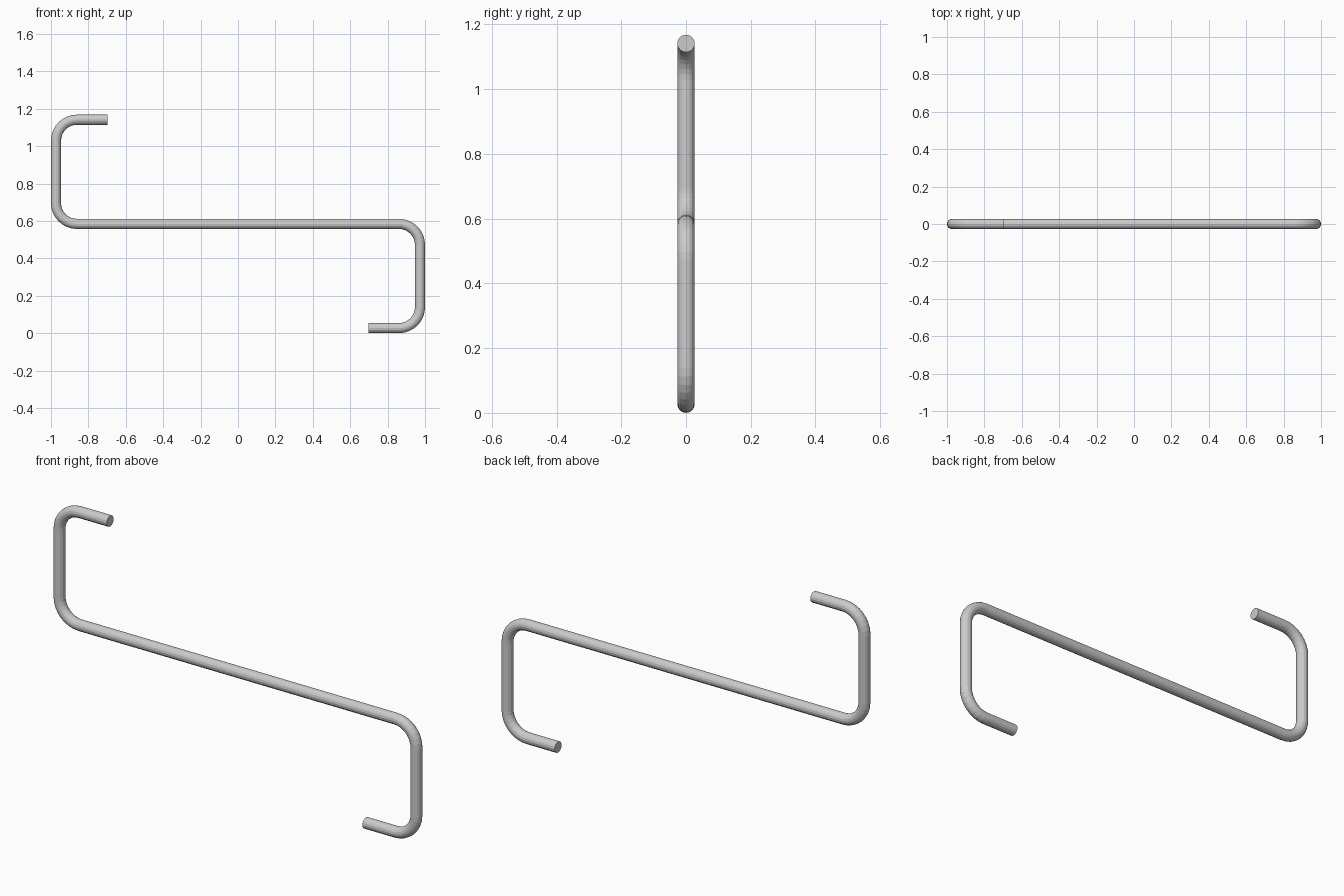
import bpy, bmesh, math
from mathutils import Vector

if "Cube" in bpy.data.objects:
    bpy.data.objects.remove(bpy.data.objects["Cube"])

R = 0.027        # rod radius
BEND = 0.112     # centreline bend radius
SIDES, STEPS = 16, 8
X, H = 0.973, 0.557   # upright position, hook height
ZM = R + H            # centre bar height


def arc(cx, cz, a0, a1):
    """Points and tangents-normals along a bend in the xz plane."""
    out = []
    for i in range(STEPS + 1):
        a = math.radians(a0 + (a1 - a0) * i / STEPS)
        d = Vector((math.cos(a), 0, math.sin(a)))
        s = 1 if a1 > a0 else -1
        out.append((Vector((cx, 0, cz)) + d * BEND, d * s))
    return out


# Upper-left half of the path, from the free end to the centre bar
half = [(Vector((-0.697, 0, ZM + H)), Vector((0, 0, 1)))]
half += arc(-X + BEND, ZM + H - BEND, 90, 180)
half += arc(-X + BEND, ZM + BEND, 180, 270)

# Half-turn copy about the centre gives the lower-right hook
centre = Vector((0, 0, ZM))
path = half + [(2 * centre - p, n.copy()) for p, n in reversed(half)]

# Sweep the round section along the path
bm = bmesh.new()
rings = []
for p, n in path:
    ring = []
    for k in range(SIDES):
        a = 2 * math.pi * k / SIDES
        ring.append(bm.verts.new(p + n * (R * math.cos(a)) + Vector((0, R * math.sin(a), 0))))
    rings.append(ring)
for a, b in zip(rings, rings[1:]):
    for k in range(SIDES):
        j = (k + 1) % SIDES
        bm.faces.new((a[k], a[j], b[j], b[k]))
bm.faces.new(rings[0])
bm.faces.new(rings[-1])
bmesh.ops.recalc_face_normals(bm, faces=bm.faces)

mesh = bpy.data.meshes.new("bent_rod_hook")
bm.to_mesh(mesh)
bm.free()
obj = bpy.data.objects.new("bent_rod_hook", mesh)
bpy.context.collection.objects.link(obj)
